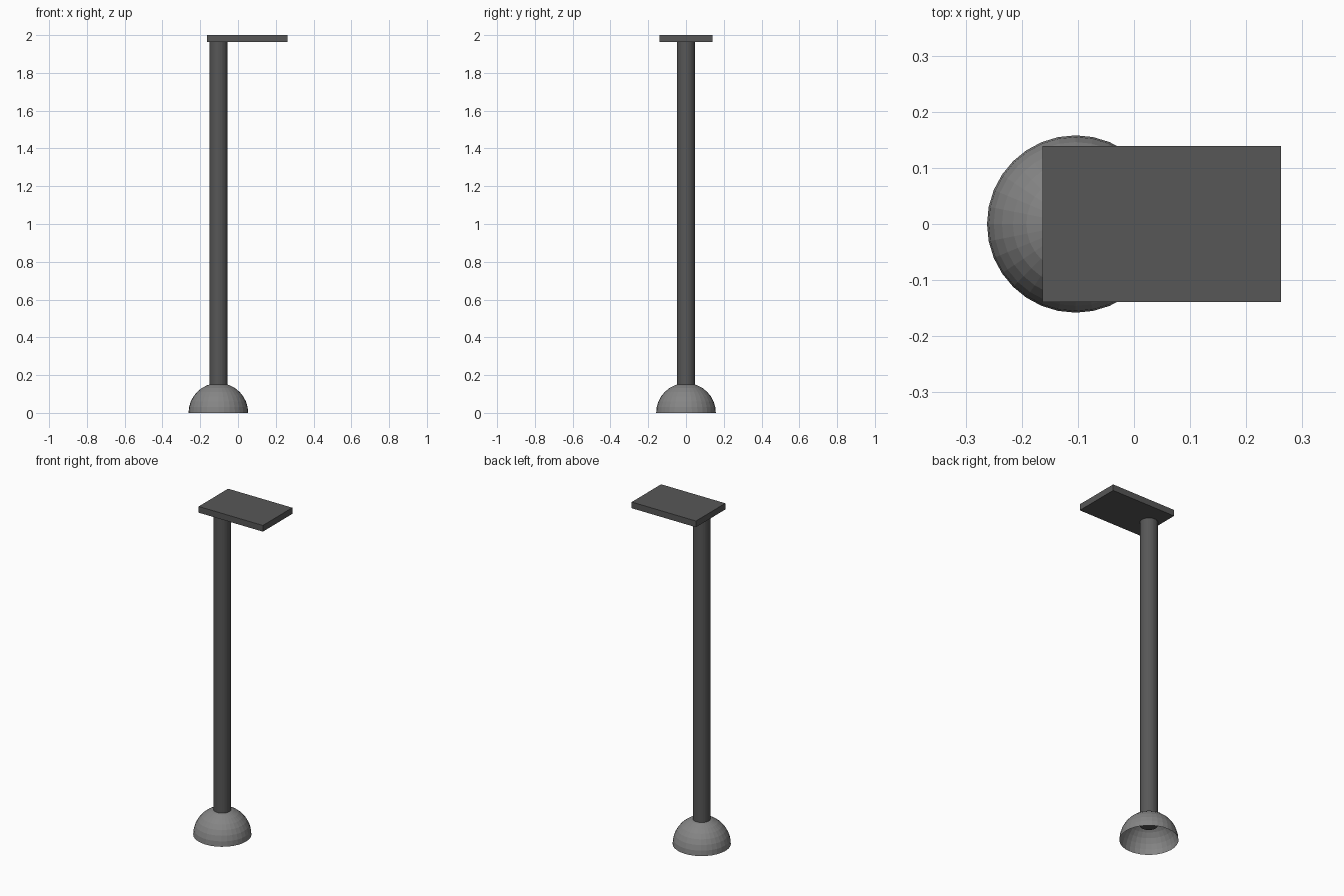
import bpy, bmesh
from mathutils import Matrix, Vector

if "Cube" in bpy.data.objects:
    bpy.data.objects.remove(bpy.data.objects["Cube"])

AXIS_X = -0.104    # pole and dome axis
DOME_R = 0.158
POLE_R = 0.048


def make_material(name, value):
    mat = bpy.data.materials.new(name)
    mat.diffuse_color = (value, value, value, 1)
    mat.use_nodes = True
    mat.node_tree.nodes["Principled BSDF"].inputs["Base Color"].default_value = mat.diffuse_color
    return mat


dark = make_material("dark_grey", 0.095)
mid = make_material("mid_grey", 0.235)


def make_object(name, bm, mat):
    mesh = bpy.data.meshes.new(name)
    bm.to_mesh(mesh)
    bm.free()
    mesh.materials.append(mat)
    obj = bpy.data.objects.new(name, mesh)
    bpy.context.collection.objects.link(obj)
    return obj


# Base: open hemisphere shell, upper half of a UV sphere
bm = bmesh.new()
bmesh.ops.create_uvsphere(bm, u_segments=32, v_segments=16, radius=DOME_R,
                          matrix=Matrix.Translation((AXIS_X, 0, 0)))
lower = [v for v in bm.verts if v.co.z < -1e-4]
bmesh.ops.delete(bm, geom=lower, context='VERTS')
make_object("dome_base", bm, mid)

# Pole: reaches slightly inside the dome and up to the plate
z0, z1 = 0.09, 1.963
bm = bmesh.new()
bmesh.ops.create_cone(bm, cap_ends=True, segments=32, radius1=POLE_R,
                      radius2=POLE_R, depth=z1 - z0,
                      matrix=Matrix.Translation((AXIS_X, 0, (z0 + z1) / 2)))
make_object("pole", bm, dark)

# Top plate: flat slab offset to +x
lo, hi = Vector((-0.163, -0.139, 1.963)), Vector((0.262, 0.139, 2.0))
bm = bmesh.new()
bmesh.ops.create_cube(bm, size=1, matrix=Matrix.Translation((lo + hi) / 2)
                      @ Matrix.Diagonal((*(hi - lo), 1)))
make_object("top_plate", bm, dark)
